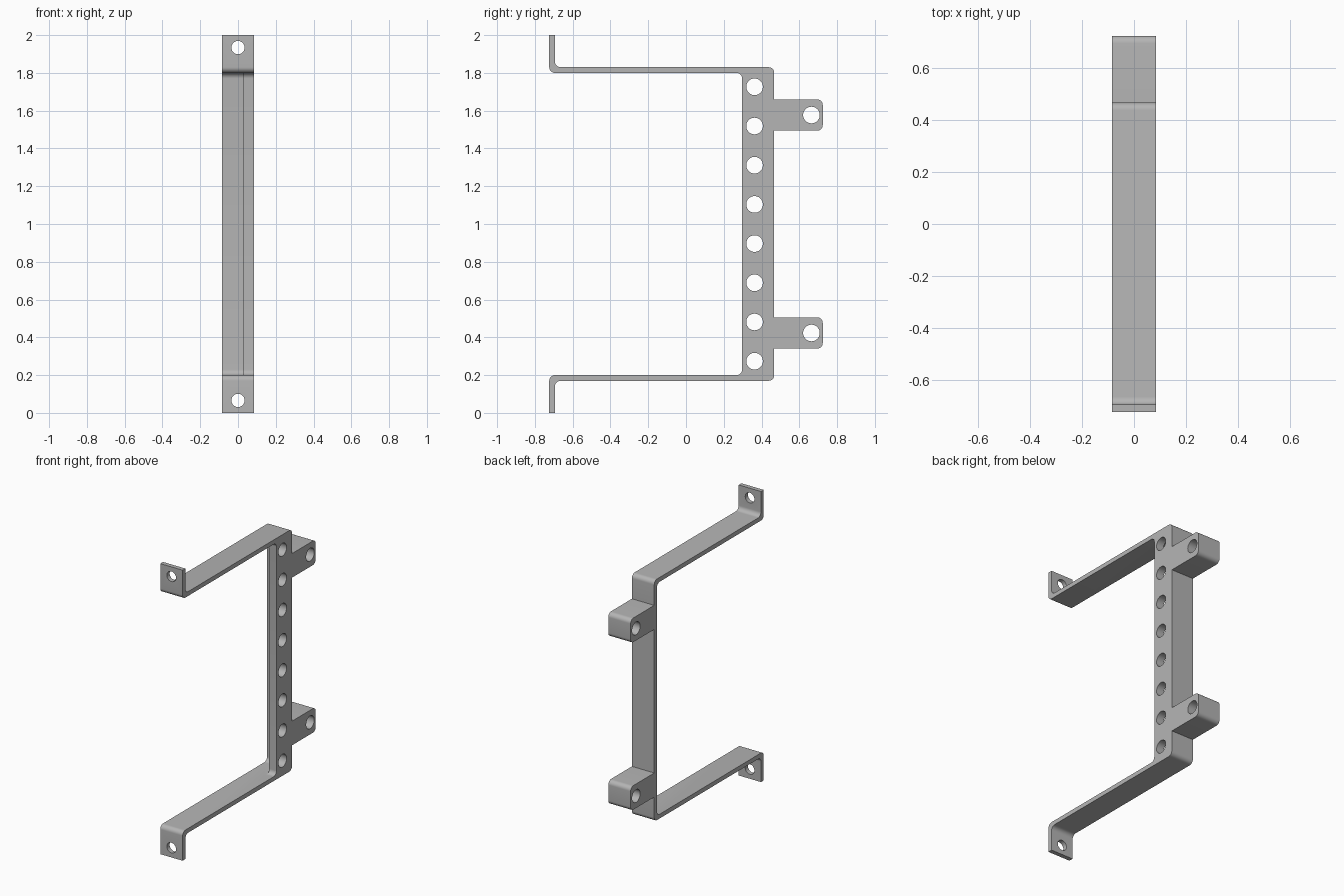
import bpy, bmesh, math
from mathutils import Matrix, Vector

cube = bpy.data.objects.get("Cube")
if cube:
    bpy.data.objects.remove(cube, do_unlink=True)

HALF_W = 0.085    # half the strap width
T = 0.03          # strap thickness, also the bend radius
BACK, TIP = 0.467, 0.724
TOP = 1.83        # top of the upper arm

grey = bpy.data.materials.new("plain grey")
grey.use_nodes = True
grey.diffuse_color = (0.46, 0.46, 0.46, 1)
grey.node_tree.nodes["Principled BSDF"].inputs["Base Color"].default_value = grey.diffuse_color


def make_object(name, bm):
    bmesh.ops.recalc_face_normals(bm, faces=bm.faces)
    mesh = bpy.data.meshes.new(name)
    bm.to_mesh(mesh)
    bm.free()
    mesh.materials.append(grey)
    obj = bpy.data.objects.new(name, mesh)
    bpy.context.collection.objects.link(obj)
    return obj


def mirrored(half):
    """Close an upper half outline with its reflection about mid height."""
    return half + [(y, 2 - z, r) for y, z, r in reversed(half)]


def rounded(outline, steps=8):
    """Replace each right-angle corner that has a radius by an arc."""
    out = []
    for i, (y, z, r) in enumerate(outline):
        p = Vector((y, z))
        if r == 0:
            out.append(p)
            continue
        a = (Vector(outline[i - 1][:2]) - p).normalized() * r
        b = (Vector(outline[(i + 1) % len(outline)][:2]) - p).normalized() * r
        for k in range(steps + 1):
            t = k / steps * math.pi / 2
            out.append(p + a * (1 - math.sin(t)) + b * (1 - math.cos(t)))
    return out


def extrude_profile(name, half, x0, x1):
    bm = bmesh.new()
    face = bm.faces.new([bm.verts.new((x0, p.x, p.y)) for p in rounded(mirrored(half))])
    ext = bmesh.ops.extrude_face_region(bm, geom=[face], use_keep_orig=True)
    moved = [v for v in ext["geom"] if isinstance(v, bmesh.types.BMVert)]
    bmesh.ops.translate(bm, verts=moved, vec=(x1 - x0, 0, 0))
    return make_object(name, bm)


# Bent strap with mounting tabs and two full-width lugs
bracket = extrude_profile("bracket", [
    (BACK, 1.494, 0), (TIP, 1.494, T), (TIP, 1.66, T), (BACK, 1.66, 0),
    (BACK, TOP, T), (T - TIP, TOP, T), (T - TIP, 2, 0), (-TIP, 2, 0),
    (-TIP, TOP - T, T), (BACK - T, TOP - T, T)], -HALF_W, HALF_W)

# Perforated side rail, flared into the arms
rail = extrude_profile("side_rail", [
    (0.452, 1.815, 0), (0.25, 1.815, 0), (0.25, TOP - T, 0),
    (0.297, TOP - T, T)], 0.03, HALF_W)

# Drills for the rail, the lugs and the tabs
bm = bmesh.new()


def drill(x, y, z, radius, axis):
    bmesh.ops.create_cone(bm, cap_ends=True, segments=40, radius1=radius, radius2=radius,
                          depth=0.3, matrix=Matrix.Translation((x, y, z))
                          @ Matrix.Rotation(math.pi / 2, 4, axis))


for i in range(8):
    drill(0, 0.363, 1 + (i - 3.5) * 0.2075, 0.044, 'Y')
for side in (-1, 1):
    drill(0, 0.664, 1 + side * 0.577, 0.044, 'Y')
    drill(0, -TIP, 1 + side * 0.934, 0.035, 'X')
drills = make_object("hole_cutters", bm)

# Fuse the rail, then cut the holes
bpy.context.view_layer.objects.active = bracket
for helper, operation in ((rail, 'UNION'), (drills, 'DIFFERENCE')):
    helper.hide_render = True
    mod = bracket.modifiers.new(operation.title(), 'BOOLEAN')
    mod.operation = operation
    mod.solver = 'EXACT'
    mod.object = helper
    bpy.ops.object.modifier_apply(modifier=mod.name)
    bpy.data.objects.remove(helper, do_unlink=True)

bpy.ops.object.select_all(action='DESELECT')
bracket.select_set(True)
bpy.ops.object.shade_smooth_by_angle(angle=math.radians(30))
